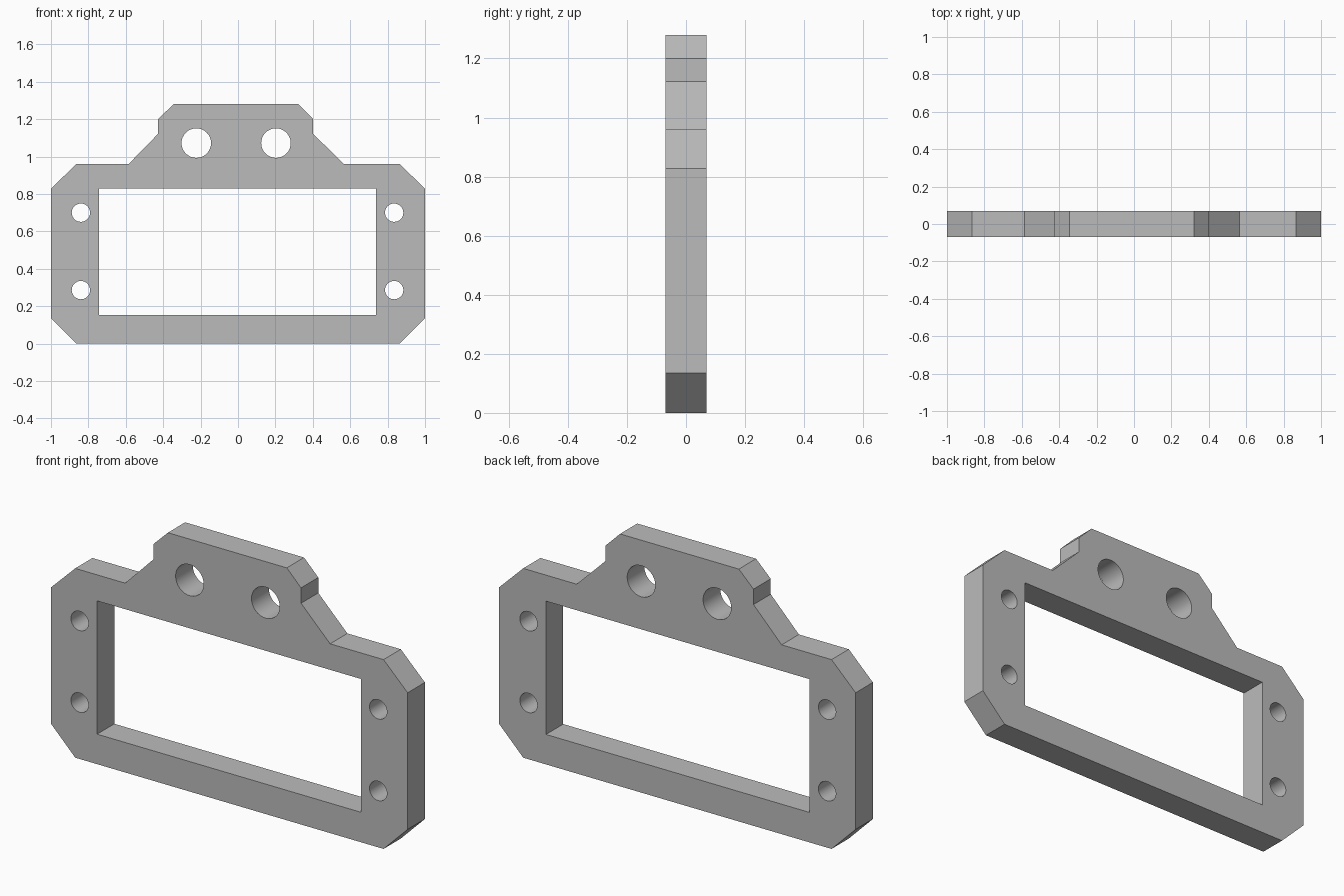
import bpy, bmesh
from math import cos, sin, tau, radians

cube = bpy.data.objects.get("Cube")
if cube:
    bpy.data.objects.remove(cube, do_unlink=True)

THICKNESS = 0.138

grey = bpy.data.materials.new("plain grey")
grey.use_nodes = True
colour = (0.5, 0.5, 0.5, 1)
grey.diffuse_color = colour
grey.node_tree.nodes["Principled BSDF"].inputs["Base Color"].default_value = colour


def circle(x, z, radius, sides=32):
    return [(x + radius * cos(tau * i / sides), z + radius * sin(tau * i / sides))
            for i in range(sides)]


def add_loop(bm, points):
    verts = [bm.verts.new((x, -THICKNESS / 2, z)) for x, z in points]
    for a, b in zip(verts, verts[1:] + verts[:1]):
        bm.edges.new((a, b))


# Outer edge: chamfered frame with a raised tab, slightly off centre
outline = [(-0.865, 0), (0.865, 0), (1, 0.135), (1, 0.828), (0.865, 0.96),
           (0.565, 0.96), (0.402, 1.122), (0.402, 1.2), (0.322, 1.28),
           (-0.345, 1.28), (-0.427, 1.2), (-0.427, 1.122), (-0.585, 0.96),
           (-0.865, 0.96), (-1, 0.828), (-1, 0.135)]
window = [(-0.742, 0.152), (0.737, 0.152), (0.737, 0.828), (-0.742, 0.828)]

bm = bmesh.new()
add_loop(bm, outline)
add_loop(bm, window)

# Two large holes in the tab, four screw holes in the sides
for x in (-0.223, 0.203):
    add_loop(bm, circle(x, 1.072, 0.079))
for x in (-0.84, 0.835):
    for z in (0.286, 0.7):
        add_loop(bm, circle(x, z, 0.049))

# Fill the flat face and give it depth
bmesh.ops.triangle_fill(bm, use_beauty=True, use_dissolve=False,
                        edges=bm.edges[:], normal=(0, -1, 0))
extruded = bmesh.ops.extrude_face_region(bm, geom=bm.faces[:], use_keep_orig=True)
moved = [v for v in extruded["geom"] if isinstance(v, bmesh.types.BMVert)]
bmesh.ops.translate(bm, verts=moved, vec=(0, THICKNESS, 0))
bmesh.ops.recalc_face_normals(bm, faces=bm.faces[:])

mesh = bpy.data.meshes.new("mounting_frame")
bm.to_mesh(mesh)
bm.free()
mesh.materials.append(grey)
frame = bpy.data.objects.new("mounting_frame", mesh)
bpy.context.collection.objects.link(frame)

# Smooth hole walls, crisp edges
bpy.ops.object.select_all(action="DESELECT")
frame.select_set(True)
bpy.context.view_layer.objects.active = frame
bpy.ops.object.shade_smooth_by_angle(angle=radians(30))
